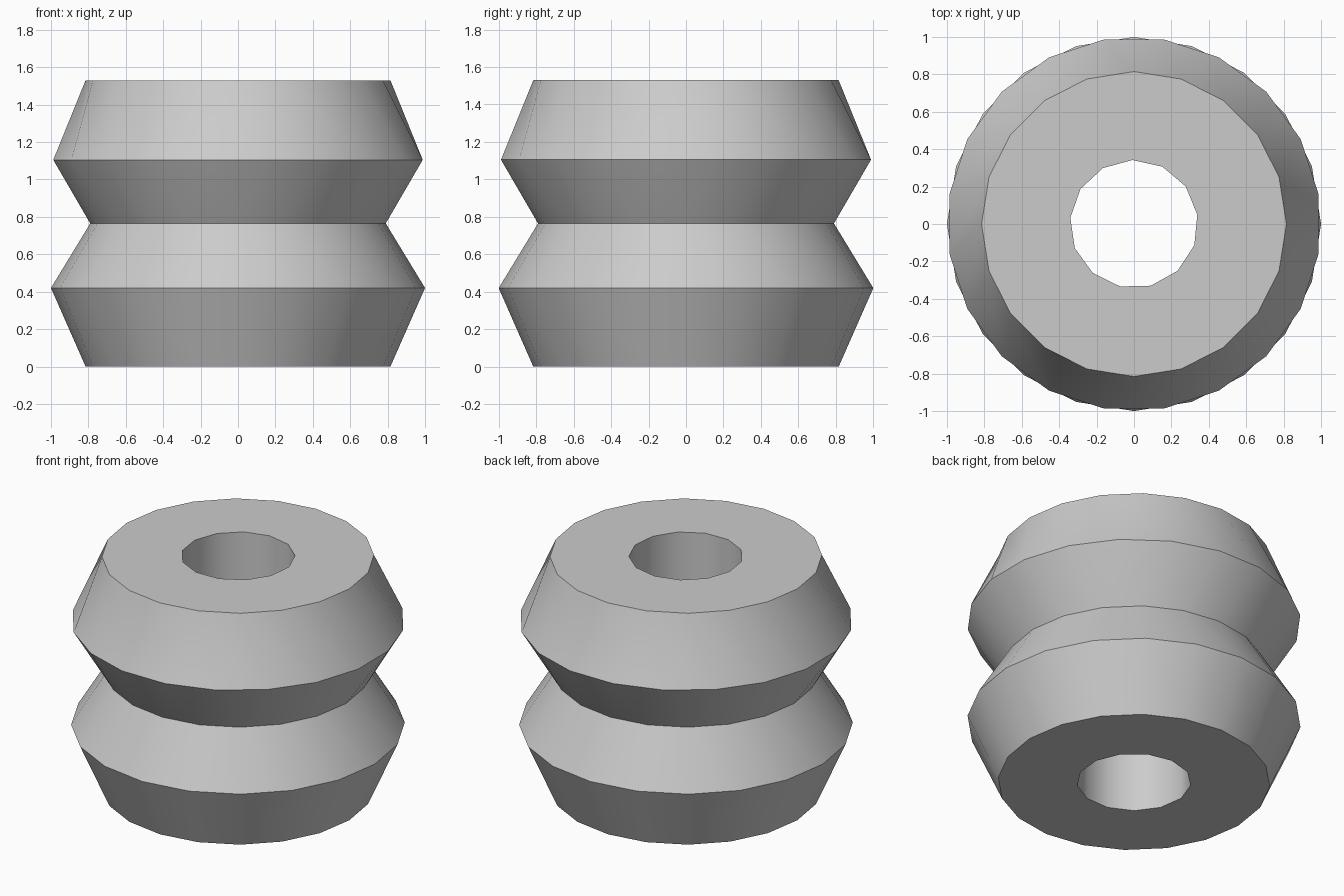
import bpy, bmesh, math

cube = bpy.data.objects.get("Cube")
if cube:
    bpy.data.objects.remove(cube)

OUTER_SIDES, BORE_SIDES = 20, 13
HEIGHT = 1.53

# One flat grey for the whole part
grey = bpy.data.materials.new("plain_grey")
grey.use_nodes = True
colour = (0.6, 0.6, 0.6, 1)
grey.diffuse_color = colour
grey.node_tree.nodes["Principled BSDF"].inputs["Base Color"].default_value = colour

bm = bmesh.new()


def ring(radius, z, sides, turn=0.0):
    """Closed polygon ring; turn is in steps of one side."""
    angles = [math.tau * (i + turn) / sides for i in range(sides)]
    verts = [bm.verts.new((radius * math.cos(a), radius * math.sin(a), z)) for a in angles]
    edges = [bm.edges.new((verts[i - 1], verts[i])) for i in range(sides)]
    return verts, edges


def wall(lower, upper):
    """Band of triangle pairs between two rings."""
    a, b = lower[0], upper[0]
    for i in range(len(a)):
        bm.faces.new((a[i - 1], a[i], b[i - 1]))
        bm.faces.new((a[i], b[i], b[i - 1]))


# Outer double-cone profile: radius, height, turn
profile = [(0.815, 0, 0), (1.0, 0.42, 0), (0.79, 0.765, 0),
           (1.0, 1.105, 0.5), (0.815, HEIGHT, 0)]
rings = [ring(r, z, OUTER_SIDES, t) for r, z, t in profile]
for low, high in zip(rings, rings[1:]):
    wall(low, high)

# Through bore
bore = [ring(0.342, z, BORE_SIDES, 0.3) for z in (0, HEIGHT)]
wall(*bore)

# Flat ends between rim and bore
for rim, hole in ((rings[0], bore[0]), (rings[-1], bore[1])):
    bmesh.ops.triangle_fill(bm, edges=rim[1] + hole[1], use_beauty=True)

bmesh.ops.recalc_face_normals(bm, faces=bm.faces)
bmesh.ops.dissolve_limit(bm, angle_limit=0.001, verts=bm.verts, edges=bm.edges)

mesh = bpy.data.meshes.new("grooved_bushing")
bm.to_mesh(mesh)
bm.free()
mesh.materials.append(grey)
bushing = bpy.data.objects.new("grooved_bushing", mesh)
bpy.context.collection.objects.link(bushing)

# Smooth around the bands, crisp at the ridges
bpy.ops.object.select_all(action='DESELECT')
bushing.select_set(True)
bpy.context.view_layer.objects.active = bushing
bpy.ops.object.shade_smooth_by_angle(angle=math.radians(35))
